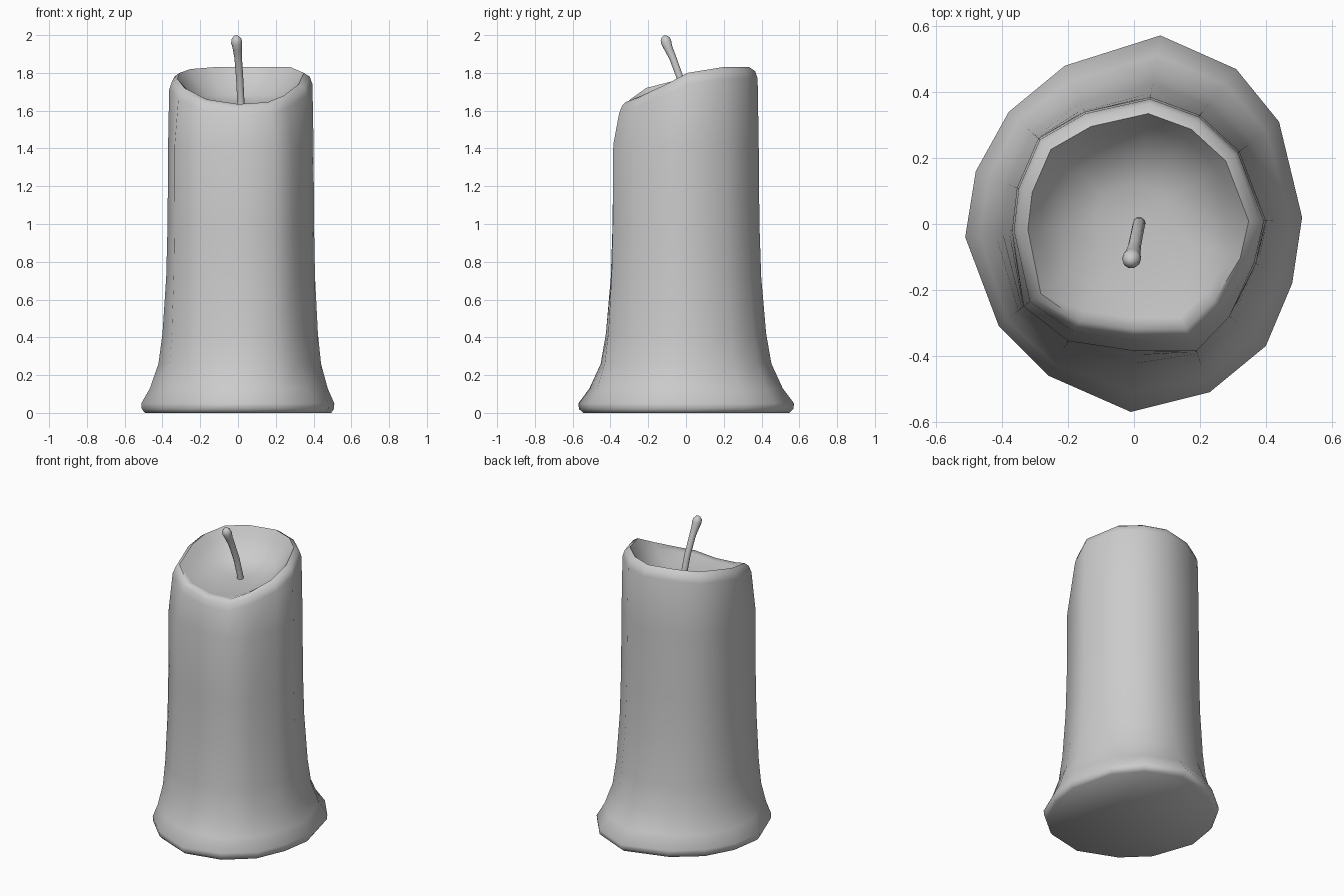
import bpy, math
from mathutils import Vector

if "Cube" in bpy.data.objects:
    bpy.data.objects.remove(bpy.data.objects["Cube"])


def loft(name, rings, bottom=None, top=None):
    """Skin a stack of equal-sized rings, closing the ends with a fan or n-gon."""
    n = len(rings[0])
    verts = [p for r in rings for p in r]
    faces = []
    for k in range(len(rings) - 1):
        for i in range(n):
            j = (i + 1) % n
            faces.append((k*n + i, k*n + j, (k+1)*n + j, (k+1)*n + i))
    if bottom:
        verts.append(bottom)
        faces += [((i + 1) % n, i, len(verts) - 1) for i in range(n)]
    else:
        faces.append(tuple(reversed(range(n))))
    if top:
        verts.append(top)
        k = (len(rings) - 1) * n
        faces += [(k + i, k + (i + 1) % n, len(verts) - 1) for i in range(n)]
    mesh = bpy.data.meshes.new(name)
    mesh.from_pydata(verts, [], faces)
    obj = bpy.data.objects.new(name, mesh)
    bpy.context.collection.objects.link(obj)
    bpy.ops.object.select_all(action='DESELECT')
    obj.select_set(True)
    bpy.context.view_layer.objects.active = obj
    bpy.ops.object.shade_smooth_by_angle(angle=math.radians(60))
    return obj


# Irregular cross-sections: the shaft and the melted foot
shaft = [(.40, .01), (.32, .22), (.20, .33), (.05, .385), (-.15, .34),
         (-.29, .26), (-.355, .11), (-.37, -.02), (-.335, -.25), (-.20, -.355),
         (0, -.385), (.19, -.385), (.29, -.28), (.37, -.12)]
foot = [(.51, .02), (.44, .31), (.31, .47), (.08, .572), (-.21, .48),
        (-.38, .34), (-.48, .16), (-.512, -.04), (-.41, -.31), (-.26, -.46),
        (-.01, -.57), (.23, -.51), (.40, -.37), (.48, -.18)]
# Rim height around the lip, melted low at the front
rim = [1.80, 1.83, 1.83, 1.83, 1.83, 1.82, 1.80, 1.77, 1.72, 1.66,
       1.635, 1.645, 1.68, 1.74]

# Wax body: (height, how much of the foot shape)
profile = [(0, .86), (.02, .98), (.05, 1), (.13, .68), (.26, .36), (.42, .21),
           (.72, .07), (1.0, .02), (1.42, 0)]
rings = []
for z, t in profile:
    rings.append([(a[0] + (b[0]-a[0])*t, a[1] + (b[1]-a[1])*t, z)
                  for a, b in zip(shaft, foot)])

# Shoulder, lip and melted bowl: (scale high side, scale low side, height rule)
FLOOR = 1.625
bowl = [(.985, .92, lambda h: h - .06), (.95, .88, lambda h: h - .02),
        (.87, .83, lambda h: h), (.78, .74, lambda h: FLOOR + (h - FLOOR)*.72),
        (.60, .58, lambda h: FLOOR + (h - FLOOR)*.28),
        (.32, .32, lambda h: FLOOR + (h - FLOOR)*.05)]
for hi, lo, height in bowl:
    ring = []
    for (x, y), h in zip(shaft, rim):
        low = min(1, (1.83 - h) / .17)
        low = low if y < -.2 else 0
        s = hi + (lo - hi) * low
        ring.append((x*s, y*s, height(h)))
    rings.append(ring)
loft("wax_body", rings, top=(0, 0, FLOOR))

# Wick: tilted tube with a rounded tip, (x, y, z, radius)
path = [(.016, .005, 1.59, .019), (.015, 0, 1.65, .019), (.009, -.03, 1.77, .019),
        (.001, -.07, 1.88, .020), (-.004, -.093, 1.93, .024),
        (-.007, -.104, 1.96, .029), (-.009, -.110, 1.98, .026),
        (-.010, -.113, 1.993, .015)]
pts = [Vector(p[:3]) for p in path]
wick = []
for i, p in enumerate(pts):
    d = pts[min(i+1, len(pts)-1)] - pts[max(i-1, 0)]
    q = Vector((0, 0, 1)).rotation_difference(d)
    r = path[i][3]
    wick.append([tuple(p + q @ Vector((r*math.cos(a), r*math.sin(a), 0)))
                 for a in (math.tau*k/10 for k in range(10))])
loft("wick", wick, top=(-.011, -.114, 2.0))
